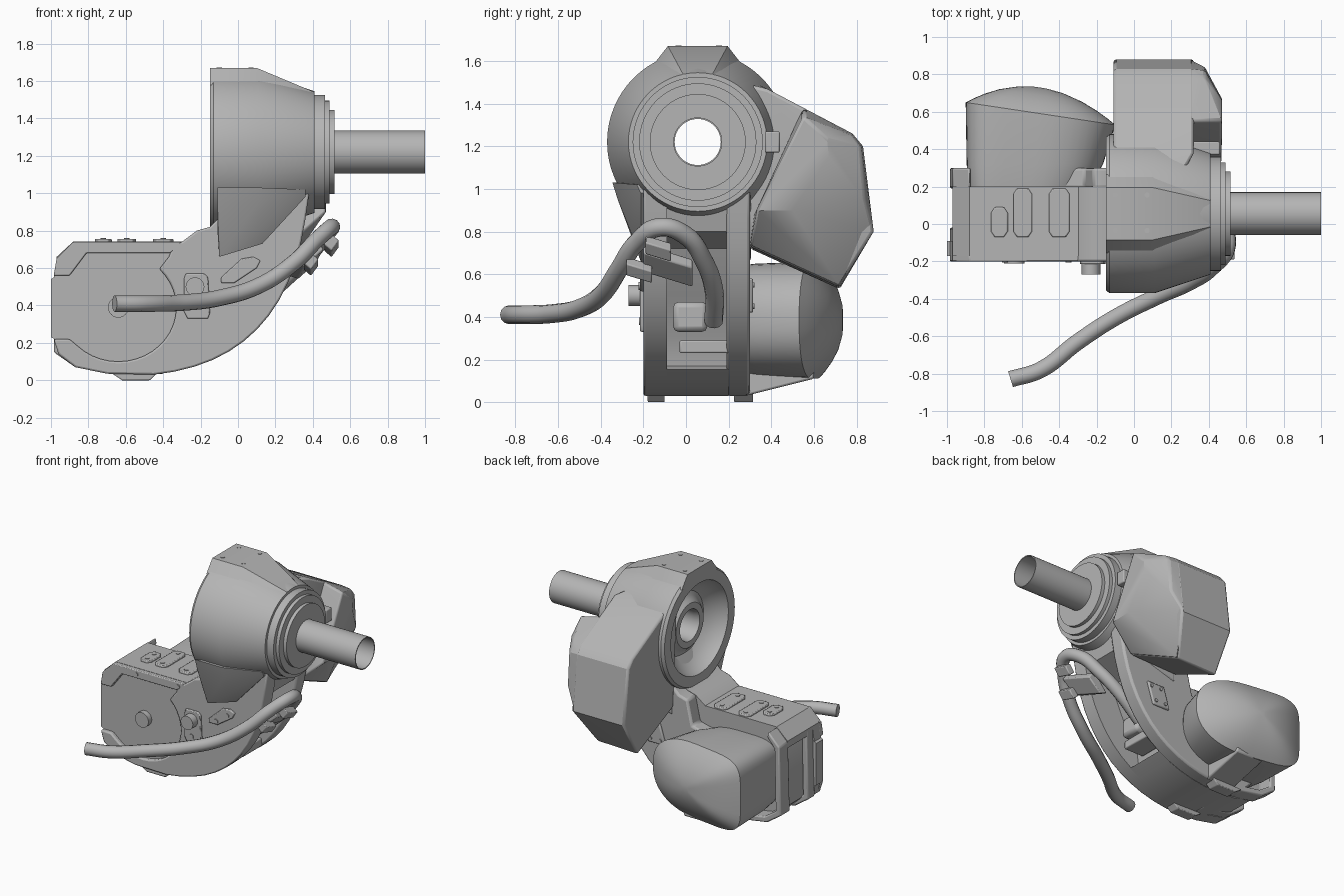
import bpy, bmesh, math
from mathutils import Vector

cube = bpy.data.objects.get("Cube")
if cube:
    bpy.data.objects.remove(cube, do_unlink=True)

grey = bpy.data.materials.new("plain_grey")
grey.use_nodes = True
TONE = (0.46, 0.46, 0.46, 1)
grey.diffuse_color = TONE
grey.node_tree.nodes["Principled BSDF"].inputs["Base Color"].default_value = TONE


def finish(name, bm, bevel=0, angle=35):
    bmesh.ops.recalc_face_normals(bm, faces=bm.faces)
    mesh = bpy.data.meshes.new(name)
    bm.to_mesh(mesh)
    bm.free()
    mesh.materials.append(grey)
    ob = bpy.data.objects.new(name, mesh)
    bpy.context.collection.objects.link(ob)
    bpy.ops.object.select_all(action="DESELECT")
    ob.select_set(True)
    bpy.context.view_layer.objects.active = ob
    if bevel:
        mod = ob.modifiers.new("edges", "BEVEL")
        mod.width, mod.segments, mod.limit_method = bevel, 2, "ANGLE"
        mod.angle_limit = math.radians(40)
    bpy.ops.object.shade_smooth_by_angle(angle=math.radians(angle))
    return ob


def hull(name, points, bevel=0):
    bm = bmesh.new()
    for p in points:
        bm.verts.new(p)
    res = bmesh.ops.convex_hull(bm, input=bm.verts)
    loose = set(res["geom_interior"] + res["geom_unused"])
    bmesh.ops.delete(bm, geom=[v for v in loose if isinstance(v, bmesh.types.BMVert)], context="VERTS")
    bmesh.ops.dissolve_limit(bm, angle_limit=0.02, verts=bm.verts, edges=bm.edges)
    return finish(name, bm, bevel, 25)


def slab(name, outline, lo, hi, bevel=0, axis="y"):
    """Extrude an outline along y (outline in x, z) or along z (outline in x, y)."""
    put = (lambda a, b, c: (a, c, b)) if axis == "y" else (lambda a, b, c: (a, b, c))
    bm = bmesh.new()
    face = bm.faces.new([bm.verts.new(put(a, b, lo)) for a, b in outline])
    top = bmesh.ops.extrude_face_region(bm, geom=[face])["geom"]
    bmesh.ops.translate(bm, vec=put(0, 0, hi - lo), verts=[v for v in top if isinstance(v, bmesh.types.BMVert)])
    return finish(name, bm, bevel)


def loft(name, rings, closed=False):
    bm = bmesh.new()
    loops = [[bm.verts.new(p) for p in ring] for ring in rings]
    n = len(loops[0])
    pairs = list(zip(loops, loops[1:])) + ([(loops[-1], loops[0])] if closed else [])
    for a, b in pairs:
        for i in range(n):
            j = (i + 1) % n
            bm.faces.new((a[i], a[j], b[j], b[i]))
    if not closed:
        bm.faces.new(loops[0])
        bm.faces.new(loops[-1])
    return finish(name, bm)


def rod(name, start, end, r, n=16):
    start, end = Vector(start), Vector(end)
    turn = (end - start).to_track_quat("Z", "Y")
    ring = [turn @ Vector((r * math.cos(t), r * math.sin(t), 0))
            for t in (math.tau * i / n for i in range(n))]
    return loft(name, [[start + p for p in ring], [end + p for p in ring]])


def box(name, lo, hi, bevel=0):
    return hull(name, [(x, y, z) for x in (lo[0], hi[0]) for y in (lo[1], hi[1]) for z in (lo[2], hi[2])], bevel)


def sweep(a, b, c, n=12):
    """Quadratic curve from a to c pulled toward b."""
    a, b, c = Vector(a), Vector(b), Vector(c)
    return [tuple(a * (1 - t) ** 2 + b * 2 * t * (1 - t) + c * t * t) for t in (i / n for i in range(n + 1))]


# Round upper housing with dished back, stepped flanges and hollow pipe
CY, CZ, SEG = 0.055, 1.22, 64
profile = [(-0.07, 0.115), (-0.07, 0.16), (-0.05, 0.18), (-0.03, 0.2), (-0.02, 0.23), (-0.05, 0.27),
           (-0.11, 0.32), (-0.15, 0.335), (-0.15, 0.41), (-0.13, 0.425), (0.11, 0.425), (0.41, 0.325),
           (0.41, 0.305), (0.465, 0.305), (0.465, 0.275), (0.49, 0.275), (0.49, 0.225), (0.515, 0.225),
           (0.515, 0.115), (1.0, 0.115), (1.0, 0.108), (-0.03, 0.108)]
loft("round_housing", [[(x, CY + r * math.cos(t), CZ + r * math.sin(t))
                        for t in (math.tau * i / SEG for i in range(SEG))] for x, r in profile], closed=True)

# Flat crown on the housing, with bolts
crown = []
for s in (-1, 1):
    crown += [(x, CY + s * 0.14, 1.67) for x in (-0.15, 0.1)] + [(0.41, CY + s * 0.07, 1.54)]
    crown += [(x, CY + s * 0.21, 1.58) for x in (-0.15, 0.1)] + [(0.41, CY + s * 0.1, 1.51)]
hull("housing_crown", crown)
for x in (-0.1, 0.07):
    for y in (-0.035, 0.155):
        rod("crown_bolt", (x, y, 1.66), (x, y, 1.673), 0.014, 12)
box("flange_block", (0.3, 0.37, 1.17), (0.46, 0.44, 1.27), 0.008)

# Neck joining housing to elbow, kept below the dish, with a flared front skirt
neck = [(-0.1, 0.66), (0.13, 0.73), (0.36, 0.98), (0.34, 1.1), (0.03, 1.1), (-0.1, 0.87)]
hull("neck", [(x, y, z) for x, z in neck for y in (-0.212, 0.305)], 0.012)
skirt = [(x, y, z) for x, z in neck[:3] for y in (-0.212, -0.1)]
skirt += [(x, y, z) for x in (-0.11, 0.11) for y, z in ((-0.26, 0.8), (-0.32, 0.95), (-0.345, 1.03))]
skirt += [(0.36, -0.23, 1.02), (0.36, -0.1, 1.02), (-0.1, -0.2, 0.9)]
hull("neck_skirt", skirt)

# Elbow: two side plates and a recessed core leave an open channel outside
outer = sweep((-0.45, 0.03), (0.25, 0.1), (0.36, 0.86))
upper = [(0.38, 1.0), (0.0, 1.0), (-0.1, 0.87), (-0.15, 0.82)]
inner = [(-0.22, 0.8), (-0.3, 0.74)]
end = [(-0.88, 0.74), (-0.97, 0.65), (-0.985, 0.55), (-1.0, 0.54), (-1.0, 0.23),
       (-0.98, 0.22), (-0.96, 0.14), (-0.87, 0.07), (-0.7, 0.035)]
slab("front_plate", outer + upper + inner + end, -0.17, -0.09)
slab("back_plate", outer + upper + [(-0.22, 0.8), (-0.26, 0.62), (-0.34, 0.6), (-0.8, 0.58),
     (-0.8, 0.15), (-0.7, 0.04)], 0.19, 0.3, 0.015)
slab("elbow_core", outer[:5] + [(-0.12, 0.17), (-0.1, 0.3), (0.02, 0.5), (0.12, 0.72), (0.33, 0.8)]
     + upper + inner + [(-0.88, 0.74), (-0.93, 0.66), (-0.93, 0.15), (-0.86, 0.08), (-0.7, 0.035)],
     -0.1, 0.2)

# Raised outer face of the elbow wraps round a circular cover
arc = [(-0.64 + 0.31 * math.cos(t), 0.39 + 0.29 * math.sin(t))
       for t in (math.radians(45 - 9 * i) for i in range(21))]
slab("elbow_face", outer + upper + inner + [(-0.34, 0.74), (-0.37, 0.66)] + arc
     + [(-0.9, 0.22), (-0.985, 0.22), (-0.96, 0.14), (-0.87, 0.07), (-0.7, 0.035)], -0.2, -0.16, 0.01)
slab("upper_rim", [(-0.3, 0.74), (-0.88, 0.74), (-0.97, 0.65), (-0.985, 0.56), (-0.9, 0.56),
                   (-0.81, 0.68), (-0.36, 0.68)], -0.2, -0.16, 0.006)
slab("top_deck", [(-0.88, 0.742), (-0.97, 0.66), (-0.97, 0.61), (-0.92, 0.61), (-0.88, 0.68),
                  (-0.25, 0.68), (-0.25, 0.742)], -0.17, 0.2)
rod("centre_boss", (-0.64, -0.1, 0.39), (-0.64, -0.21, 0.39), 0.055, 24)

# Guard straps wrapped round the end
strap = [(-0.88, 0.74), (-0.97, 0.65), (-0.985, 0.15), (-0.87, 0.07), (-0.62, 0.03),
         (-0.62, 0.07), (-0.85, 0.11), (-0.94, 0.17), (-0.93, 0.63), (-0.87, 0.7)]
for name, lo, hi in (("front_strap", -0.1, -0.02), ("back_strap", 0.19, 0.3)):
    slab(name, strap, lo, hi, 0.01)
for y, w in ((-0.14, 0.04), (0.27, 0.045)):
    slab("bottom_foot", [(-0.68, 0.04), (-0.62, 0), (-0.47, 0), (-0.42, 0.05)], y - w, y + w, 0.006)

# Bolted cover plates on the deck
for x, lo, hi, w in ((-0.595, -0.07, 0.19, 0.05), (-0.4, -0.07, 0.19, 0.055), (-0.72, -0.07, 0.09, 0.045)):
    pad = [(x - w, lo + 0.03), (x - w + 0.02, lo), (x + w - 0.02, lo), (x + w, lo + 0.03),
           (x + w, hi - 0.03), (x + w - 0.02, hi), (x - w + 0.02, hi), (x - w, hi - 0.03)]
    slab("deck_pad", pad, 0.73, 0.756, 0.006, "z")
    for y in (lo + 0.04, hi - 0.04):
        rod("deck_bolt", (x, y, 0.75), (x, y, 0.76), 0.015, 12)
for x in (-0.69, -0.35):
    rod("rim_bolt", (x, -0.19, 0.71), (x, -0.206, 0.71), 0.015, 12)

# Fittings on the front of the elbow
slab("square_fitting", [(-0.29, 0.37), (-0.27, 0.33), (-0.16, 0.33), (-0.15, 0.36), (-0.16, 0.55),
                        (-0.18, 0.57), (-0.28, 0.57), (-0.29, 0.54)], -0.215, -0.19, 0.006)
rod("square_fitting_stub", (-0.23, -0.19, 0.5), (-0.23, -0.27, 0.5), 0.05, 24)
rod("square_fitting_bolt", (-0.23, -0.2, 0.38), (-0.23, -0.22, 0.38), 0.018, 12)
slab("slanted_pad", [(-0.09, 0.52), (-0.02, 0.52), (0.1, 0.6), (0.12, 0.64), (0.08, 0.66), (0.02, 0.65),
                     (-0.09, 0.55)], -0.215, -0.19, 0.006)
for x, z in ((-0.03, 0.545), (0.06, 0.61)):
    rod("slanted_pad_bolt", (x, -0.2, z), (x, -0.222, z), 0.018, 12)

# Plate on the rear of the elbow
slab("rear_pad", [(-0.05, 0.42), (0.09, 0.42), (0.14, 0.58), (0.0, 0.58)], 0.29, 0.315, 0.008)
for x, z in ((-0.01, 0.45), (0.07, 0.45), (0.03, 0.55), (0.11, 0.55)):
    rod("rear_pad_bolt", (x, 0.31, z), (x, 0.322, z), 0.012, 12)

# Lower motor cover: squared on the end side, round on the other, domed tilted cap
def motor_ring(scale, y_at, hx=0.4, cx=-0.5):
    ring = []
    for i in range(48):
        t = math.tau * i / 48
        c, s = math.cos(t), math.sin(t)
        p = 0.85 if c > 0 else 0.4
        x = cx + scale * hx * math.copysign(abs(c) ** p, c)
        z = 0.385 + scale * 0.275 * math.copysign(abs(s) ** p, s)
        ring.append((x, y_at(x), z))
    return ring


rings = [motor_ring(0.9, lambda x: 0.2, 0.36, -0.56), motor_ring(0.96, lambda x: 0.32, 0.38, -0.53)]
for s in (1, 0.9, 0.75, 0.55, 0.3, 0.08):
    rings.append(motor_ring(s, lambda x: 0.59 - 0.15 * (x + 0.5) + 0.14 * (1 - s * s)))
loft("lower_motor_cover", rings)
hull("motor_bracket", [(x, y, z) for x in (-0.62, -0.4) for y, z in
                       ((0.28, 0.03), (0.36, 0.05), (0.6, 0.11), (0.6, 0.16), (0.28, 0.2))], 0.01)

# Upper motor cover: faceted block slung behind the housing, with a raised outer cap
facets = [(0.25, 1.53), (0.38, 1.47), (0.78, 1.26), (0.83, 1.2), (0.88, 0.8), (0.72, 0.53), (0.3, 0.72)]
cover = [(-0.11, y, z) for y, z in facets]
cover += [(0.32, y, z) for y, z in facets[1:5]] + [(0.22, 0.72, 0.54), (0.28, 0.3, 0.73), (0.25, 0.25, 1.5)]
hull("upper_motor_cover", cover, 0.015)
cap = [(0.3, y, z) for y, z in ((0.55, 1.38), (0.78, 1.26), (0.83, 1.2), (0.88, 0.8), (0.32, 0.88))]
cap += [(0.22, 0.72, 0.54), (0.28, 0.3, 0.73), (0.38, 0.84, 0.95), (0.38, 0.82, 1.2), (0.38, 0.78, 1.25)]
cap += [(0.47, y, z) for y, z in ((0.55, 1.34), (0.66, 1.24), (0.67, 1.15), (0.5, 0.9), (0.33, 0.9))]
hull("upper_motor_cap", cap, 0.012)
rod("motor_pin", (0.1, 0.3, 0.78), (0.1, 0.48, 0.78), 0.04)

# Hose looping from the channel round to the front
path = [(-0.66, -0.83, 0.41), (-0.5, -0.78, 0.41), (-0.3, -0.63, 0.415), (-0.1, -0.5, 0.44),
        (0.12, -0.39, 0.51), (0.3, -0.31, 0.63), (0.42, -0.23, 0.75), (0.5, -0.12, 0.82),
        (0.47, 0.0, 0.78), (0.38, 0.08, 0.67), (0.24, 0.13, 0.53), (0.06, 0.13, 0.38)]
curve = bpy.data.curves.new("hose", "CURVE")
curve.dimensions, curve.bevel_depth, curve.bevel_resolution, curve.use_fill_caps = "3D", 0.044, 4, True
spline = curve.splines.new("BEZIER")
spline.bezier_points.add(len(path) - 1)
for point, co in zip(spline.bezier_points, path):
    point.co = co
    point.handle_left_type = point.handle_right_type = "AUTO"
curve.materials.append(grey)
bpy.context.collection.objects.link(bpy.data.objects.new("hose", curve))
box("channel_ledge", (-0.1, -0.03, 0.23), (0.06, 0.2, 0.29), 0.008)
box("channel_block", (-0.1, -0.06, 0.33), (0.06, 0.1, 0.47), 0.025)

# Clamp bracket sloping across the channel, with jaws holding the hose
bracket = [(0.3, 0.63), (0.36, 0.61), (0.46, 0.7), (0.43, 0.74), (0.38, 0.73)]
hull("clamp_bracket", [(x, -0.2, z) for x, z in bracket] + [(x - 0.04, 0.03, z - 0.07) for x, z in bracket], 0.008)
for x, y, z in ((0.39, -0.22, 0.62), (0.5, -0.13, 0.72)):
    hull("clamp_jaw", [(x + a, y + b, z + c - 0.3 * b) for b in (-0.06, 0.06)
                       for a, c in ((-0.04, -0.01), (0, -0.045), (0.04, 0.01), (0, 0.045))], 0.006)
